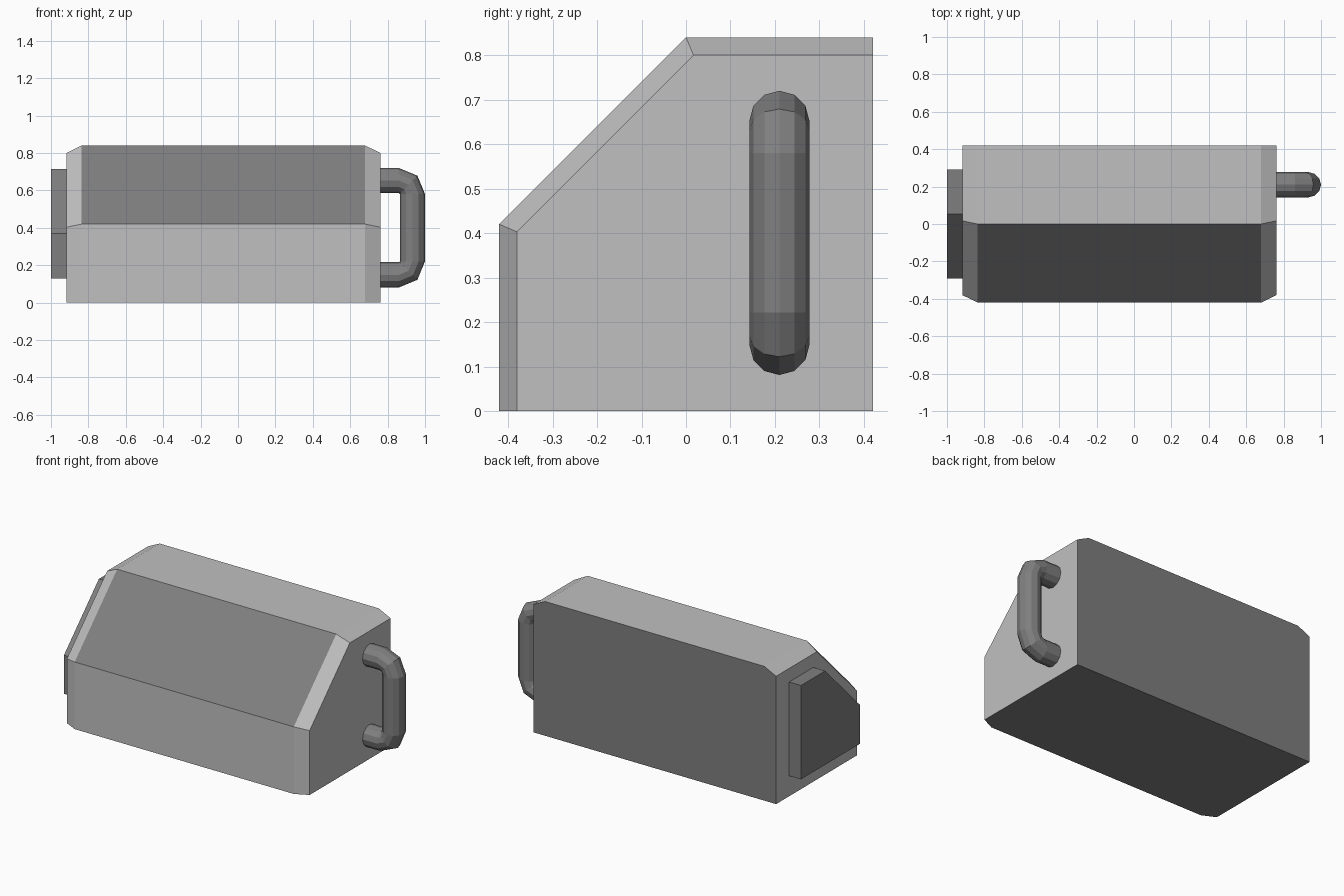
import bpy, bmesh, math
from mathutils import Vector

if "Cube" in bpy.data.objects:
    bpy.data.objects.remove(bpy.data.objects["Cube"])


def material(name, value):
    m = bpy.data.materials.new(name)
    m.diffuse_color = (value, value, value, 1)
    m.use_nodes = True
    m.node_tree.nodes["Principled BSDF"].inputs["Base Color"].default_value = m.diffuse_color
    return m


light = material("light_grey", 0.53)
dark = material("dark_grey", 0.212)


def loft(name, rings, mats):
    """Skin a list of equal-length point rings into one flat-shaded object."""
    bm = bmesh.new()
    loops = [[bm.verts.new(p) for p in ring] for ring in rings]
    n = len(loops[0])
    for a, b in zip(loops, loops[1:]):
        for i in range(n):
            j = (i + 1) % n
            bm.faces.new((a[i], a[j], b[j], b[i]))
    bm.faces.new(loops[0])
    bm.faces.new(loops[-1])
    bmesh.ops.recalc_face_normals(bm, faces=bm.faces[:])
    me = bpy.data.meshes.new(name)
    bm.to_mesh(me)
    bm.free()
    for m in mats:
        me.materials.append(m)
    ob = bpy.data.objects.new(name, me)
    bpy.context.collection.objects.link(ob)
    return ob


def ring(x, profile):
    return [(x, y, z) for y, z in profile]


# Wedge body: full profile in the middle, smaller profile at the bevelled ends
full = [(-0.42, 0), (-0.42, 0.42), (0, 0.84), (0.42, 0.84), (0.42, 0)]
end = [(-0.38, 0), (-0.38, 0.403), (0.017, 0.80), (0.42, 0.80), (0.42, 0)]
body = loft("body", [ring(-0.918, end), ring(-0.836, full),
                     ring(0.68, full), ring(0.762, end)], [light, dark])

# The sloped front panel, the back and the underside are dark
for f in body.data.polygons:
    n = f.normal
    slope = abs(n.x) < 0.01 and n.y < -0.5 and n.z > 0.5
    if slope or n.y > 0.9 or n.z < -0.9:
        f.material_index = 1

# Raised plate on the left end
plate = [(-0.292, 0.128), (-0.292, 0.37), (0.053, 0.715), (0.292, 0.715), (0.292, 0.128)]
loft("end_plate", [ring(-1.0, plate), ring(-0.918, plate)], [dark])

# Carrying handle on the right end: a 12-sided tube along a bent path
BEND_X, TOP_Z, LOW_Z, BEND_R, TUBE_R = 0.86, 0.58, 0.221, 0.0725, 0.0675
stations = [(0.755, TOP_Z + BEND_R, 90)]
for cz, angles in ((TOP_Z, (90, 45, 0)), (LOW_Z, (0, -45, -90))):
    for a in angles:
        r = math.radians(a)
        stations.append((BEND_X + BEND_R * math.cos(r), cz + BEND_R * math.sin(r), a))
stations.append((0.755, LOW_Z - BEND_R, -90))

tube = []
for x, z, a in stations:
    out = Vector((math.cos(math.radians(a)), 0, math.sin(math.radians(a))))
    centre = Vector((x, 0.21, z))
    tube.append([centre + TUBE_R * (math.cos(t) * Vector((0, 1, 0)) + math.sin(t) * out)
                 for t in (math.tau * k / 12 for k in range(12))])
loft("handle", tube, [dark])
